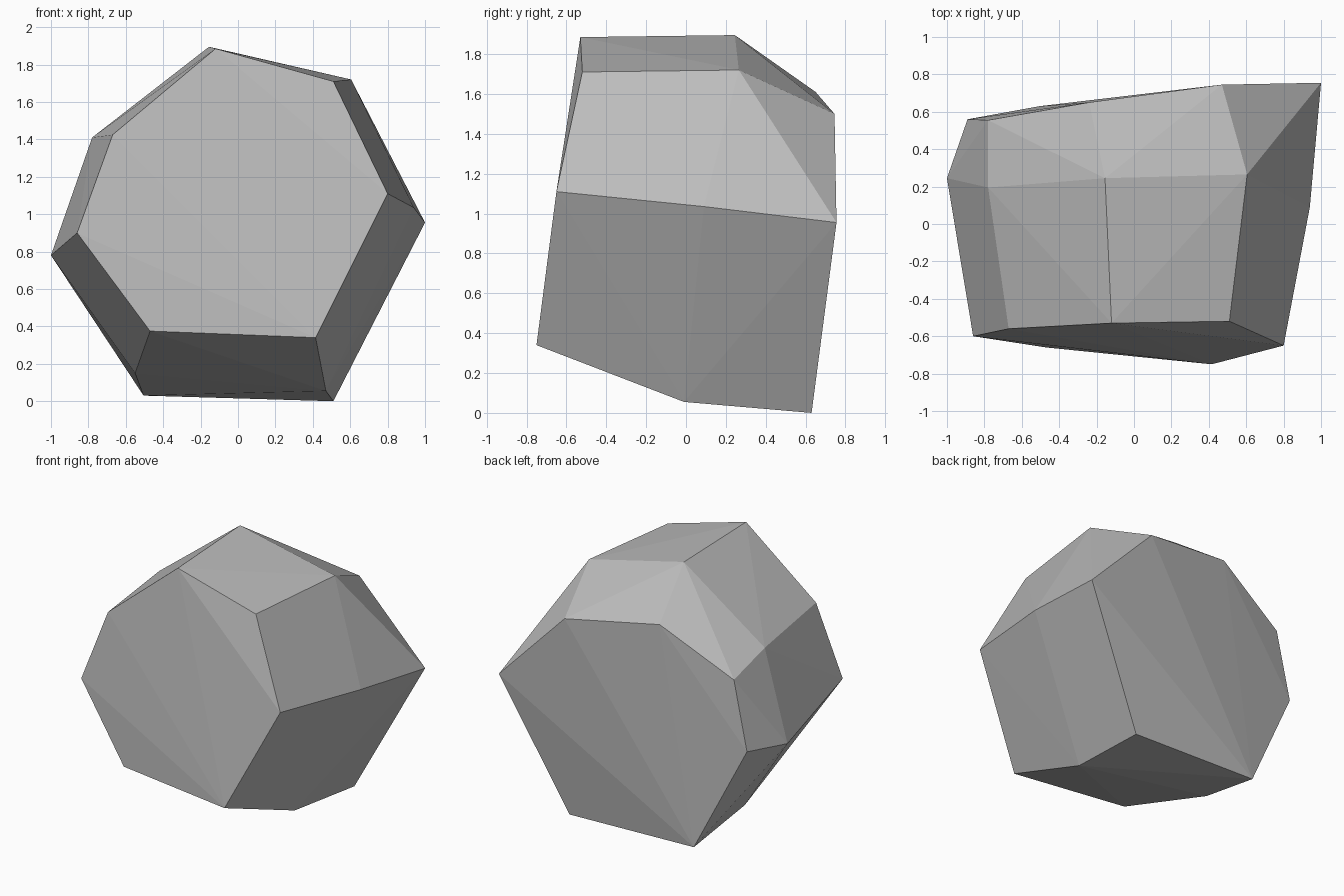
import bpy
import bmesh

default = bpy.data.objects.get("Cube")
if default:
    bpy.data.objects.remove(default, do_unlink=True)

# Plain grey stone colour
stone = bpy.data.materials.new("stone_grey")
stone.use_nodes = True
grey = (0.5, 0.5, 0.5, 1.0)
stone.diffuse_color = grey
stone.node_tree.nodes["Principled BSDF"].inputs["Base Color"].default_value = grey

# Three seven-sided rings, each running clockwise from the peak
front_ring = [(-.12, -.53, 1.885), (.51, -.52, 1.71), (.80, -.65, 1.11), (.415, -.75, .34),
              (-.47, -.66, .375), (-.86, -.60, .90), (-.67, -.56, 1.425)]
middle_ring = [(-.155, .245, 1.895), (.605, .265, 1.72), (.94, .09, 1.035), (.47, -.01, .055),
               (-.55, .10, .15), (-1.0, .245, .78), (-.78, .195, 1.41)]
back_ring = [(-.24, .65, 1.61), (.47, .745, 1.50), (1.0, .755, .955), (.51, .63, 0),
             (-.505, .63, .03), (-.89, .56, .81), (-.78, .555, 1.31)]

# Faceted boulder wrapped around the rings
bm = bmesh.new()
for point in front_ring + middle_ring + back_ring:
    bm.verts.new(point)
hull = bmesh.ops.convex_hull(bm, input=bm.verts)
unused = [v for v in bm.verts if not v.link_faces]
bmesh.ops.delete(bm, geom=unused, context='VERTS')
bmesh.ops.recalc_face_normals(bm, faces=bm.faces)

mesh = bpy.data.meshes.new("boulder")
bm.to_mesh(mesh)
bm.free()
mesh.materials.append(stone)
boulder = bpy.data.objects.new("boulder", mesh)
bpy.context.collection.objects.link(boulder)
